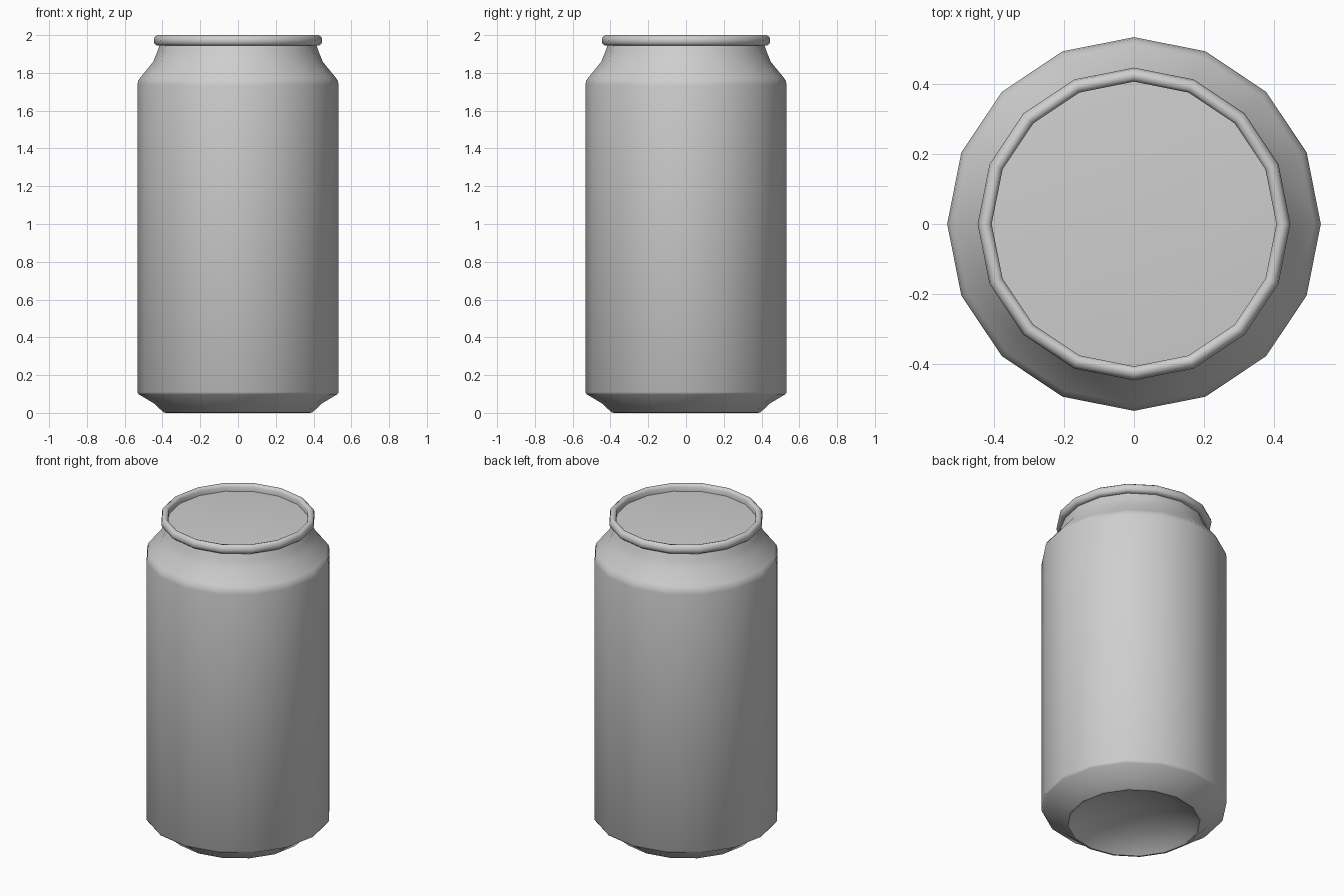
import bpy, bmesh, math

SIDES = 16

cube = bpy.data.objects.get("Cube")
if cube:
    bpy.data.objects.remove(cube, do_unlink=True)

metal = bpy.data.materials.new("plain grey metal")
metal.use_nodes = True
grey = (0.62, 0.62, 0.62, 1)
metal.diffuse_color = grey
metal.node_tree.nodes["Principled BSDF"].inputs["Base Color"].default_value = grey


def lathe(name, profile, smooth_angle):
    """Turn an (radius, height) profile, listed from bottom outwards, around z."""
    bm = bmesh.new()
    rings = []
    for r, z in profile:
        if r == 0:
            rings.append([bm.verts.new((0, 0, z))] * SIDES)
        else:
            turns = [2 * math.pi * i / SIDES for i in range(SIDES)]
            rings.append([bm.verts.new((r * math.cos(a), r * math.sin(a), z)) for a in turns])
    for low, high in zip(rings, rings[1:]):
        for i in range(SIDES):
            j = (i + 1) % SIDES
            corners = dict.fromkeys((low[i], low[j], high[j], high[i]))
            bm.faces.new(list(corners))
    mesh = bpy.data.meshes.new(name)
    bm.to_mesh(mesh)
    bm.free()
    mesh.materials.append(metal)
    obj = bpy.data.objects.new(name, mesh)
    bpy.context.collection.objects.link(obj)
    bpy.ops.object.select_all(action='DESELECT')
    obj.select_set(True)
    bpy.context.view_layer.objects.active = obj
    bpy.ops.object.shade_smooth_by_angle(angle=math.radians(smooth_angle))
    return obj


# Hollow dome under the base, closed in the middle
lathe("base_dome", [(0, 0.11), (0.13, 0.1), (0.25, 0.07), (0.34, 0.03), (0.38, 0)], 60)

# Wall from the foot over the shoulder to the neck
lathe("can_body", [(0.38, 0), (0.395, 0.003), (0.44, 0.047), (0.525, 0.098),
                   (0.533, 0.11), (0.533, 1.735), (0.528, 1.76), (0.515, 1.778),
                   (0.45, 1.857), (0.43, 1.905), (0.414, 1.95)], 60)

# Rolled rim with a short inner wall
lathe("rim", [(0.41, 1.945), (0.43, 1.945), (0.443, 1.955), (0.446, 1.972),
              (0.442, 1.99), (0.428, 2.0), (0.414, 1.997), (0.406, 1.985),
              (0.406, 1.955)], 60)

# Sunken, slightly crowned lid
lathe("lid", [(0.408, 1.957), (0.3, 1.964), (0, 1.97)], 60)
